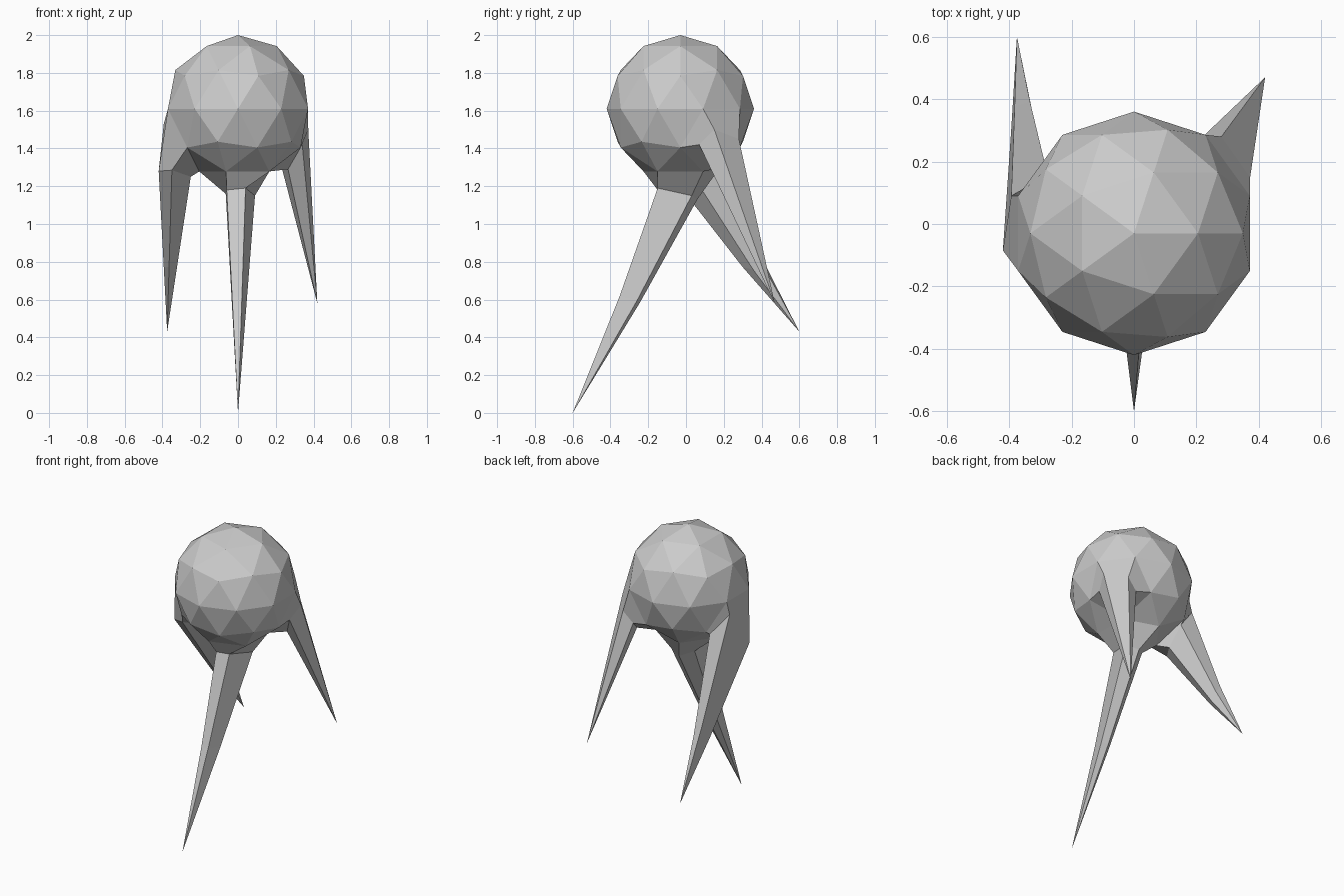
import bpy, bmesh
from math import radians, sin, cos
from mathutils import Vector

if "Cube" in bpy.data.objects:
    bpy.data.objects.remove(bpy.data.objects["Cube"])

CENTRE = Vector((0, -0.03, 1.61))
R = 0.39
# latitude bands of the low-poly sphere: (radius, height)
BANDS = {"equator": (1.0, 0.0), "mid": (0.8507, -0.5257), "low": (0.5257, -0.8507)}

bm = bmesh.new()
bmesh.ops.create_icosphere(bm, subdivisions=2, radius=R)
bmesh.ops.translate(bm, verts=bm.verts, vec=CENTRE)


def nearest(p):
    return min(bm.verts, key=lambda v: (v.co - p).length)


def band_point(band, az):
    r, h = BANDS[band]
    a = radians(az)
    return CENTRE + R * Vector((r * cos(a), r * sin(a), h))


def pull_leg(base, collar, tip, t, bend):
    """Open the sphere round one pentagon and pull it out into a tapering spike."""
    ring = [nearest(band_point(*b)) for b in base]
    mean = sum((v.co for v in ring), Vector()) / 5
    bmesh.ops.delete(bm, geom=[nearest(mean)], context='VERTS')
    tip = Vector(tip)
    collar = [Vector(c) for c in collar]
    knee = [c.lerp(tip, t) + Vector(bend) for c in collar]
    for points in (collar, knee):
        new = [bm.verts.new(p) for p in points]
        for i in range(5):
            j = (i + 1) % 5
            bm.faces.new((ring[i], ring[j], new[j], new[i]))
        ring = new
    end = bm.verts.new(tip)
    for i in range(5):
        bm.faces.new((ring[i], ring[(i + 1) % 5], end))


# front leg, from the underside
pull_leg([("low", -36), ("low", -108), ("low", 180), ("low", 108), ("low", 36)],
         [(.04, -.15, 1.19), (-.06, -.15, 1.18), (-.065, 0, 1.16),
          (.01, .06, 1.13), (.09, .03, 1.15)],
         (0, -.6, 0), .48, (0, .015, 0))
# back right leg
pull_leg([("equator", 18), ("equator", 54), ("mid", 72), ("low", 36), ("mid", 0)],
         [(.372, .15, 1.5), (.28, .28, 1.45), (.21, .27, 1.38),
          (.265, .15, 1.29), (.34, .07, 1.42)],
         (.42, .47, .58), .45, (0, 0, 0))
# back left leg
pull_leg([("equator", 162), ("equator", 198), ("mid", 216), ("low", 180), ("mid", 144)],
         [(-.393, .09, 1.53), (-.42, -.085, 1.28), (-.35, -.1, 1.285),
          (-.25, .04, 1.25), (-.27, .13, 1.38)],
         (-.375, .6, .43), .6, (0, -.02, 0))

bmesh.ops.recalc_face_normals(bm, faces=bm.faces)
mesh = bpy.data.meshes.new("spiked_body")
bm.to_mesh(mesh)
bm.free()
body = bpy.data.objects.new("spiked_body", mesh)
bpy.context.collection.objects.link(body)
